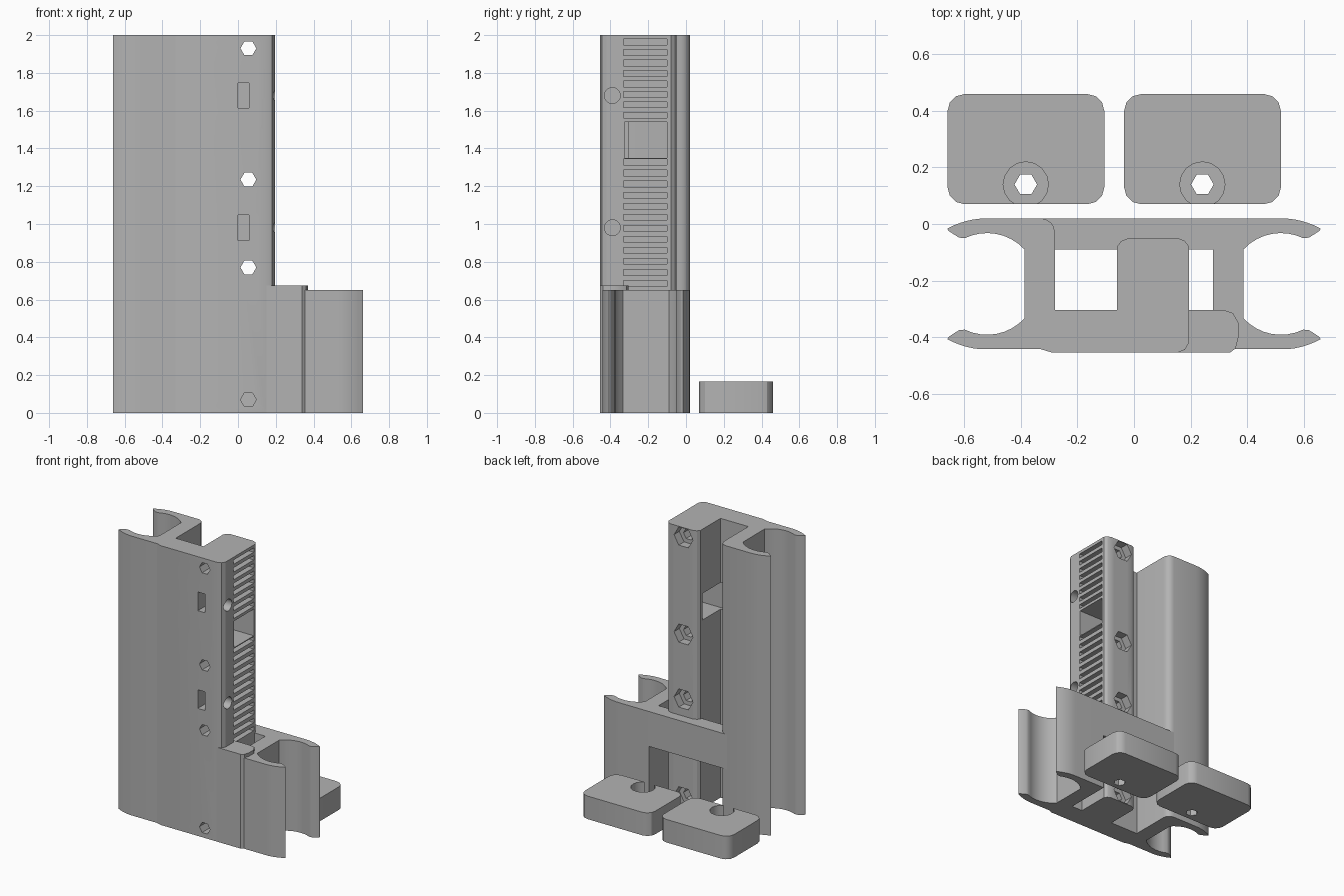
import bpy, bmesh, math
from mathutils import Matrix

if "Cube" in bpy.data.objects:
    bpy.data.objects.remove(bpy.data.objects["Cube"])

grey = bpy.data.materials.new("plain grey")
GREY = (0.45, 0.45, 0.45, 1)
grey.diffuse_color = GREY
grey.use_nodes = True
grey.node_tree.nodes["Principled BSDF"].inputs["Base Color"].default_value = GREY


def finish(name, bm):
    bmesh.ops.recalc_face_normals(bm, faces=bm.faces)
    mesh = bpy.data.meshes.new(name)
    bm.to_mesh(mesh)
    bm.free()
    mesh.materials.append(grey)
    ob = bpy.data.objects.new(name, mesh)
    bpy.context.collection.objects.link(ob)
    return ob


def extrude(name, outline, z0, z1):
    bm = bmesh.new()
    face = bm.faces.new([bm.verts.new((x, y, z0)) for x, y in outline])
    new = bmesh.ops.extrude_face_region(bm, geom=[face])["geom"]
    bmesh.ops.translate(bm, vec=(0, 0, z1 - z0),
                        verts=[v for v in new if isinstance(v, bmesh.types.BMVert)])
    return finish(name, bm)


def box(name, x0, x1, y0, y1, z0, z1):
    return extrude(name, [(x0, y0), (x1, y0), (x1, y1), (x0, y1)], z0, z1)


def prism(name, centre, radius, length, sides, axis="Z"):
    turn = {"X": Matrix.Rotation(math.pi / 2, 4, "Y"),
            "Y": Matrix.Rotation(math.pi / 2, 4, "X"), "Z": Matrix()}[axis]
    bm = bmesh.new()
    bmesh.ops.create_cone(bm, cap_ends=True, segments=sides, radius1=radius,
                          radius2=radius, depth=length,
                          matrix=Matrix.Translation(centre) @ turn @ Matrix.Rotation(math.pi / 2, 4, "Z"))
    return finish(name, bm)


def cut(ob, cutter):
    cutter.hide_render = True
    mod = ob.modifiers.new("cut", "BOOLEAN")
    mod.operation, mod.solver, mod.object = "DIFFERENCE", "EXACT", cutter
    bpy.context.view_layer.objects.active = ob
    bpy.ops.object.modifier_apply(modifier=mod.name)
    bpy.data.objects.remove(cutter)


def arc(cx, cy, r, a0, a1, n=8):
    steps = [math.radians(a0 + (a1 - a0) * i / n) for i in range(n + 1)]
    return [(cx + r * math.cos(a), cy + r * math.sin(a)) for a in steps]


def rounded(x0, x1, y0, y1, r):
    return (arc(x1 - r, y1 - r, r, 0, 90, 3) + arc(x0 + r, y1 - r, r, 90, 180, 3)
            + arc(x0 + r, y0 + r, r, 180, 270, 3) + arc(x1 - r, y0 + r, r, 270, 360, 3))


# Web with two curved lips forming an open channel, as seen from above
MID = -0.212
back_lip = (arc(0.52, MID, 0.18, 137, 64) + [(0.62, -0.048), (0.657, -0.024)]
            + arc(0.52, -0.27, 0.29, 61, 90, 6))
front_lip = [(x, 2 * MID - y) for x, y in reversed(back_lip)]
front_lip = [(x, max(y, -0.443)) for x, y in front_lip]


def channel(side, inner_corner):
    outline = front_lip + back_lip + inner_corner + [(0.28, -0.443)]
    return [(side * x, y) for x, y in outline]


left_corner = arc(0.33, -0.03, 0.05, 90, 180, 4)
parts = [
    extrude("tall_channel", channel(-1, left_corner), 0, 2),
    extrude("short_channel", channel(1, [(0.28, 0.02)]), 0, 0.65),
    box("back_bridge", -0.34, 0.28, -0.09, 0.02, 0.40, 0.65),
    extrude("front_step", [(0.15, -0.305), (0.15, -0.455), (0.34, -0.455), (0.36, -0.44),
                           (0.37, -0.4), (0.37, -0.35), (0.35, -0.315), (0.32, -0.305)], 0, 0.675),
]

# Front plate and rack post share one outline
post = extrude("rack_post", [(-0.33, -0.443), (-0.29, -0.455), (0.155, -0.455), (0.18, -0.445),
                             (0.195, -0.42), (0.195, -0.08), (0.18, -0.06), (0.155, -0.05),
                             (-0.02, -0.05), (-0.045, -0.06), (-0.06, -0.08), (-0.06, -0.305),
                             (-0.33, -0.305)], 0, 2)
parts.append(post)

# Bolt holes with nut pockets at the back
for z in (0.07, 0.77, 1.235, 1.93):
    cut(post, prism("bolt_cutter", (0.055, -0.25, z), 0.042, 1, 6, "Y"))
    cut(post, prism("nut_cutter", (0.055, -0.05, z), 0.075, 0.12, 6, "Y"))

# Nut slots in the front, met by round side holes
for z in (0.98, 1.68):
    cut(post, box("slot_cutter", 0, 0.057, -0.5, -0.34, z - 0.067, z + 0.067))
    cut(post, prism("side_hole_cutter", (0.13, -0.39, z), 0.042, 0.2, 20, "X"))

# Window through the post and the rows of rack grooves
cut(post, box("window_cutter", -0.2, 0.3, -0.325, -0.1, 1.35, 1.54))
grooves = [0.685 + 0.0585 * i for i in range(12)] + [1.575 + 0.0555 * i for i in range(8)]
for z in grooves:
    cut(post, box("groove_cutter", 0.155, 0.3, -0.33, -0.1, z - 0.015, z + 0.015))

# Two loose clamp pads with a counterbored bolt hole
for name, x0 in (("right_pad", -0.66), ("left_pad", -0.035)):
    pad = extrude(name, rounded(x0, x0 + 0.555, 0.07, 0.46, 0.06), 0, 0.165)
    cut(pad, prism("bore_cutter", (x0 + 0.277, 0.14, 0.17), 0.08, 0.22, 16))
    cut(pad, prism("hole_cutter", (x0 + 0.277, 0.14, 0), 0.04, 1, 6))
    parts.append(pad)

for ob in parts:
    ob.data.shade_smooth()
    ob.data.set_sharp_from_angle(angle=math.radians(30))
